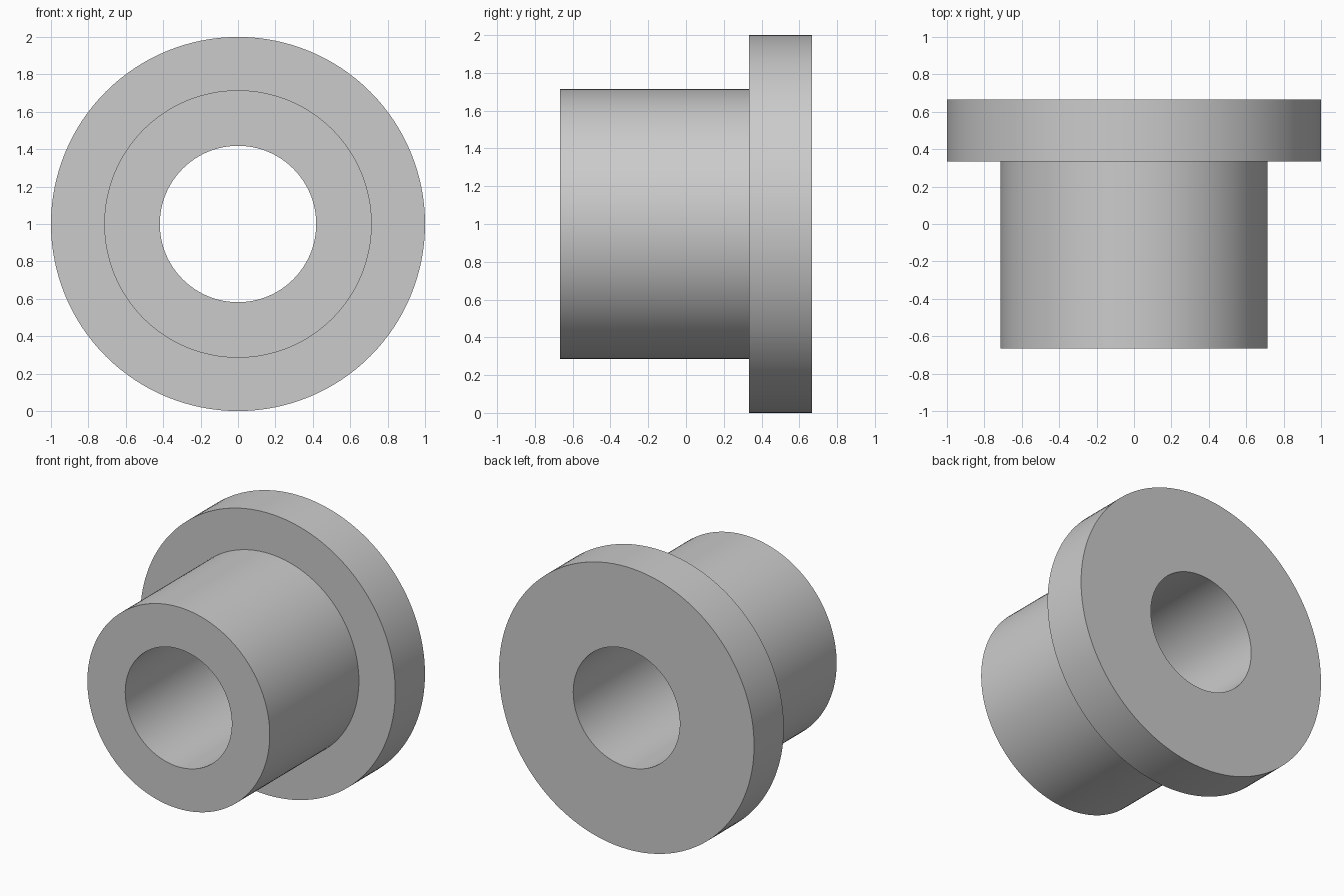
import bpy, bmesh, math

cube = bpy.data.objects.get("Cube")
if cube:
    bpy.data.objects.remove(cube, do_unlink=True)

SEGMENTS = 128
BORE, SLEEVE, FLANGE = 0.418, 0.715, 1.0      # radii
FRONT, STEP, BACK = -0.666, 0.333, 0.666      # positions along y

# Plain grey material
grey = bpy.data.materials.new("plain grey")
grey.use_nodes = True
colour = (0.6, 0.6, 0.6, 1)
grey.diffuse_color = colour
grey.node_tree.nodes["Principled BSDF"].inputs["Base Color"].default_value = colour

# Closed half-section of the bushing: (radius, y)
profile = [(BORE, FRONT), (SLEEVE, FRONT), (SLEEVE, STEP),
           (FLANGE, STEP), (FLANGE, BACK), (BORE, BACK)]

# Revolve the section around the y axis
bm = bmesh.new()
rings = []
for radius, y in profile:
    ring = []
    for i in range(SEGMENTS):
        a = math.tau * i / SEGMENTS
        ring.append(bm.verts.new((radius * math.cos(a), y, 1 + radius * math.sin(a))))
    rings.append(ring)
for k, ring in enumerate(rings):
    following = rings[(k + 1) % len(rings)]
    for i in range(SEGMENTS):
        j = (i + 1) % SEGMENTS
        bm.faces.new((ring[i], ring[j], following[j], following[i]))
bmesh.ops.recalc_face_normals(bm, faces=bm.faces)

mesh = bpy.data.meshes.new("flanged_bushing")
bm.to_mesh(mesh)
bm.free()
mesh.materials.append(grey)
bushing = bpy.data.objects.new("flanged_bushing", mesh)
bpy.context.collection.objects.link(bushing)

# Smooth round walls with sharp rims
bpy.ops.object.select_all(action="DESELECT")
bushing.select_set(True)
bpy.context.view_layer.objects.active = bushing
bpy.ops.object.shade_smooth_by_angle(angle=math.radians(30))
